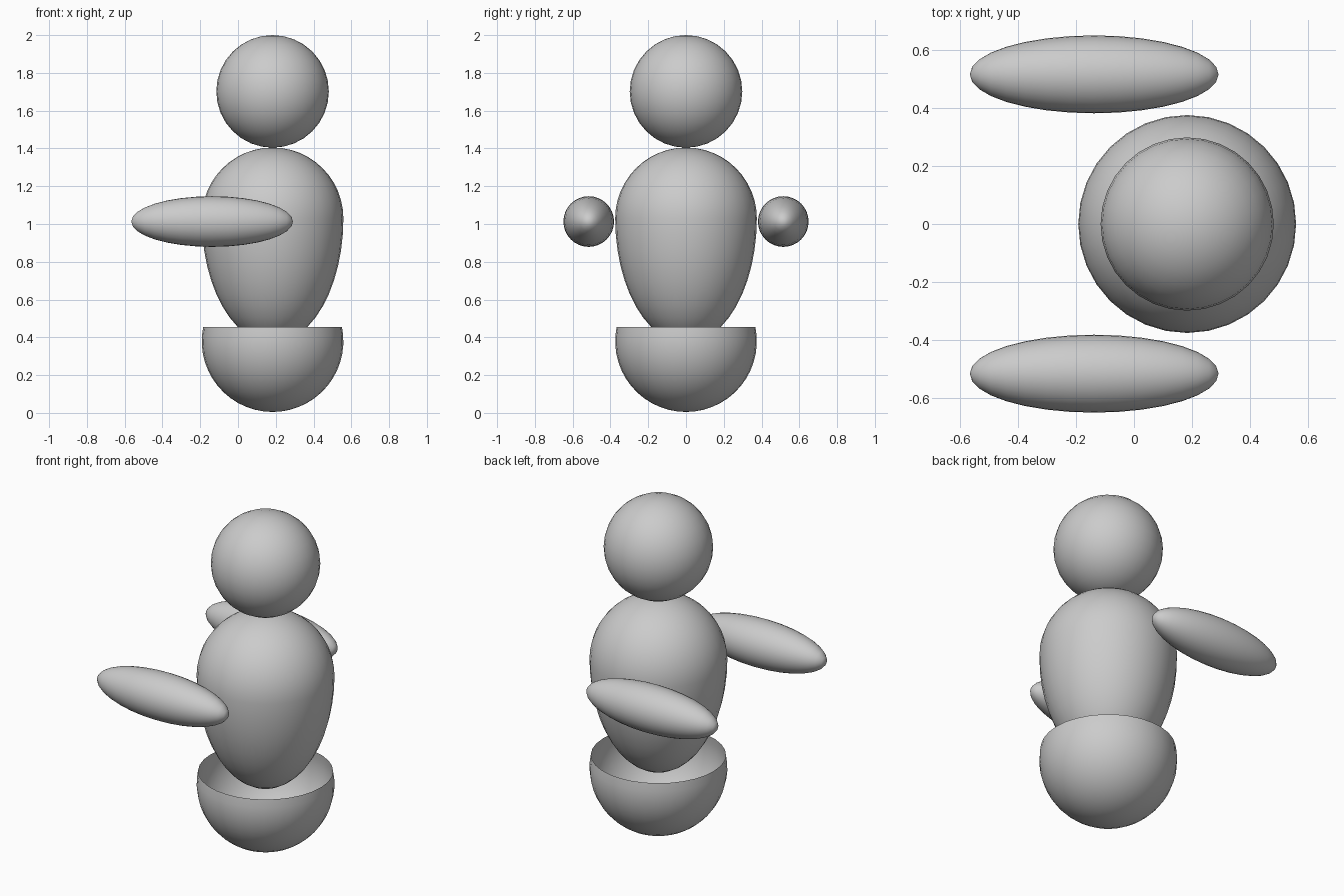
import bpy, bmesh
from math import sin, cos, pi, asin
from mathutils import Matrix

if "Cube" in bpy.data.objects:
    bpy.data.objects.remove(bpy.data.objects["Cube"])

CX = 0.183   # body axis
R = 0.375    # body radius
SIDES = 32


def finish(bm, name, loc):
    bmesh.ops.recalc_face_normals(bm, faces=bm.faces[:])
    for f in bm.faces:
        f.smooth = True
    me = bpy.data.meshes.new(name)
    bm.to_mesh(me)
    bm.free()
    ob = bpy.data.objects.new(name, me)
    ob.location = loc
    bpy.context.collection.objects.link(ob)
    return ob


def ellipsoid(name, loc, radii, pole_x=False):
    bm = bmesh.new()
    bmesh.ops.create_uvsphere(bm, u_segments=SIDES, v_segments=16, radius=1)
    if pole_x:
        bm.transform(Matrix.Rotation(pi / 2, 4, 'Y'))
    bm.transform(Matrix.Diagonal((*radii, 1)))
    return finish(bm, name, loc)


def lathe(name, profile, loc):
    bm = bmesh.new()
    vs = [bm.verts.new((r, 0, z)) for r, z in profile]
    es = [bm.edges.new(p) for p in zip(vs, vs[1:])]
    bmesh.ops.spin(bm, geom=vs + es, cent=(0, 0, 0), axis=(0, 0, 1),
                   angle=2 * pi, steps=SIDES, use_merge=True)
    bmesh.ops.remove_doubles(bm, verts=bm.verts[:], dist=1e-4)
    return finish(bm, name, loc)


# Head
ellipsoid("head", (CX, 0, 1.702), (0.298, 0.298, 0.298))

# Egg-shaped torso: round top, longer tapered bottom
egg = []
for i in range(25):
    a = -pi / 2 + pi * i / 24
    egg.append((R * cos(a), sin(a) * (R if a > 0 else 0.66)))
egg[0] = (0, egg[0][1])
egg[-1] = (0, egg[-1][1])
lathe("torso", egg, (CX, 0, 1.03))

# Open bowl base: sphere cut just above its middle
rim = asin(0.075 / R)
bowl = [(R * cos(a), R * sin(a))
        for a in (-pi / 2 + (rim + pi / 2) * i / 14 for i in range(15))]
bowl[0] = (0, -R)
lathe("bowl_base", bowl, (CX, 0, 0.38))

# Arms reaching forward along -x
for side, name in ((-1, "arm_right"), (1, "arm_left")):
    ellipsoid(name, (-0.137, side * 0.515, 1.013), (0.428, 0.134, 0.134), True)
